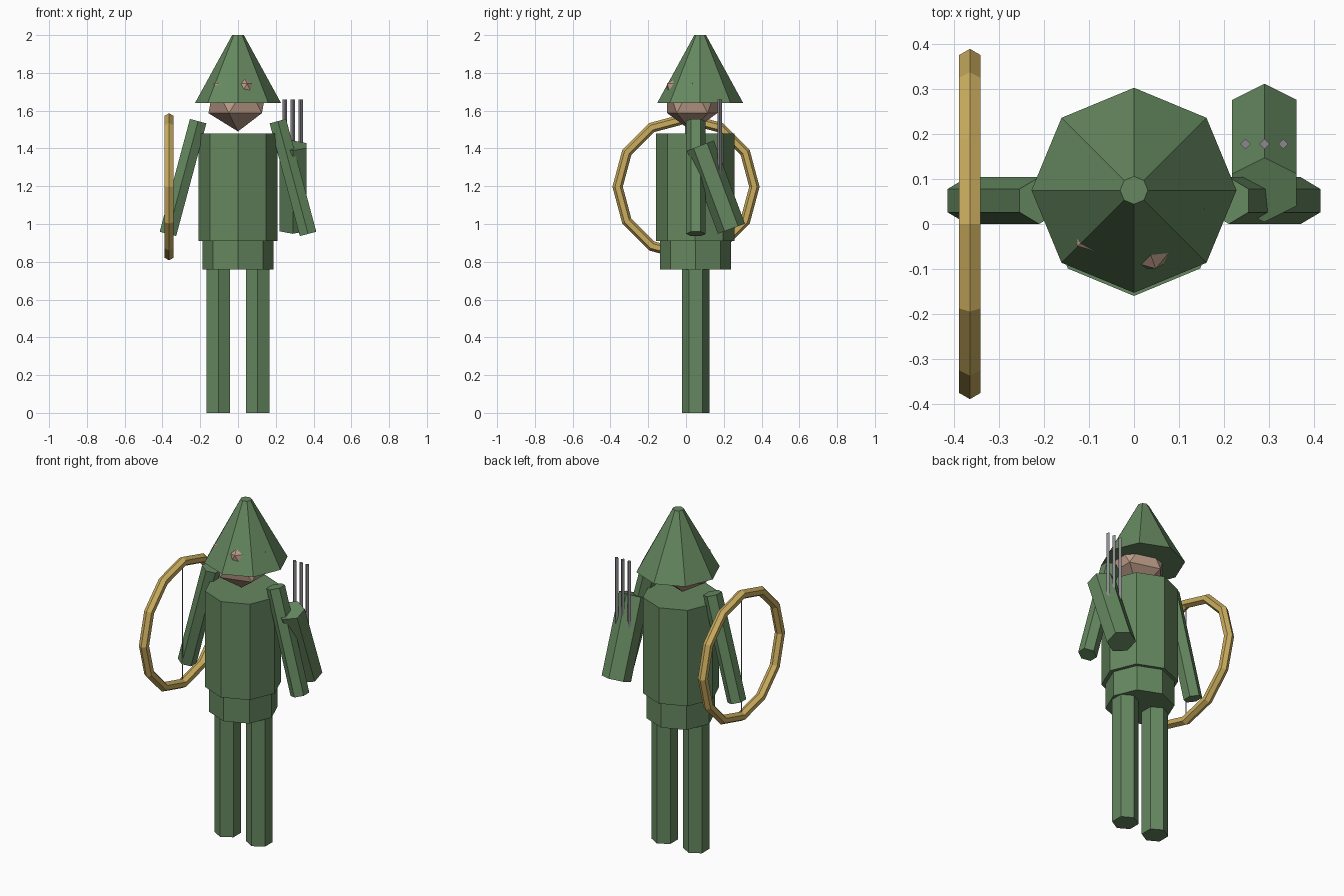
import bpy
from math import radians

cube = bpy.data.objects.get("Cube")
if cube:
    bpy.data.objects.remove(cube, do_unlink=True)


def material(name, rgb):
    m = bpy.data.materials.new(name)
    m.use_nodes = True
    m.diffuse_color = (*rgb, 1)
    m.node_tree.nodes["Principled BSDF"].inputs["Base Color"].default_value = (*rgb, 1)
    return m


GREEN = material("forest green", (0.13, 0.245, 0.115))
SKIN = material("skin", (0.50, 0.33, 0.245))
GOLD = material("golden wood", (0.60, 0.42, 0.115))
GREY = material("grey", (0.26, 0.245, 0.27))


def finish(name, mat):
    """Name and colour the object just added."""
    ob = bpy.context.object
    ob.name = ob.data.name = name
    ob.data.materials.append(mat)
    return ob


def prism(name, mat, sides, radius, length, centre, tilt=(0, 0, 0), top=None):
    """Straight or tapered prism around its own z axis, tilt in degrees."""
    bpy.ops.mesh.primitive_cone_add(
        vertices=sides, radius1=radius, radius2=radius if top is None else top,
        depth=length, location=centre, rotation=[radians(a) for a in tilt])
    return finish(name, mat)


# Body
prism("torso", GREEN, 8, 0.208, 0.57, (0, 0.048, 1.195))
prism("hips", GREEN, 8, 0.187, 0.15, (0, 0.05, 0.835))

# Limbs
for side, s in (("left", 1), ("right", -1)):
    prism(side + "_leg", GREEN, 6, 0.0725, 0.76, (s * 0.104, 0.052, 0.38))
    prism(side + "_arm", GREEN, 6, 0.052, 0.618, (s * 0.291, 0.052, 1.246),
          (0, -15 * s, 0))

# Head and pointed hat
bpy.ops.mesh.primitive_ico_sphere_add(subdivisions=1, radius=0.175,
                                      location=(0, 0.033, 1.665))
finish("head", SKIN).scale.y = 0.89
prism("hat", GREEN, 8, 0.228, 0.36, (0, 0.075, 1.82), top=0.031)

# Quiver with three arrows
quiver = prism("quiver", GREEN, 6, 0.0765, 0.47, (0.29, 0.158, 1.195), (20.5, 0, 0))
quiver.scale.x = 1.08
for i in (-1, 0, 1):
    prism("arrow", GREY, 4, 0.0115, 0.46, (0.29 + 0.042 * i, 0.178, 1.43))

# Ring-shaped bow with its string
BOW = (-0.365, 0, 1.197)
bpy.ops.mesh.primitive_torus_add(major_segments=12, minor_segments=6,
                                 major_radius=0.362, minor_radius=0.0275,
                                 location=BOW, rotation=(0, radians(90), 0))
finish("bow", GOLD)
prism("bow_string", GREY, 4, 0.004, 0.70, BOW)
